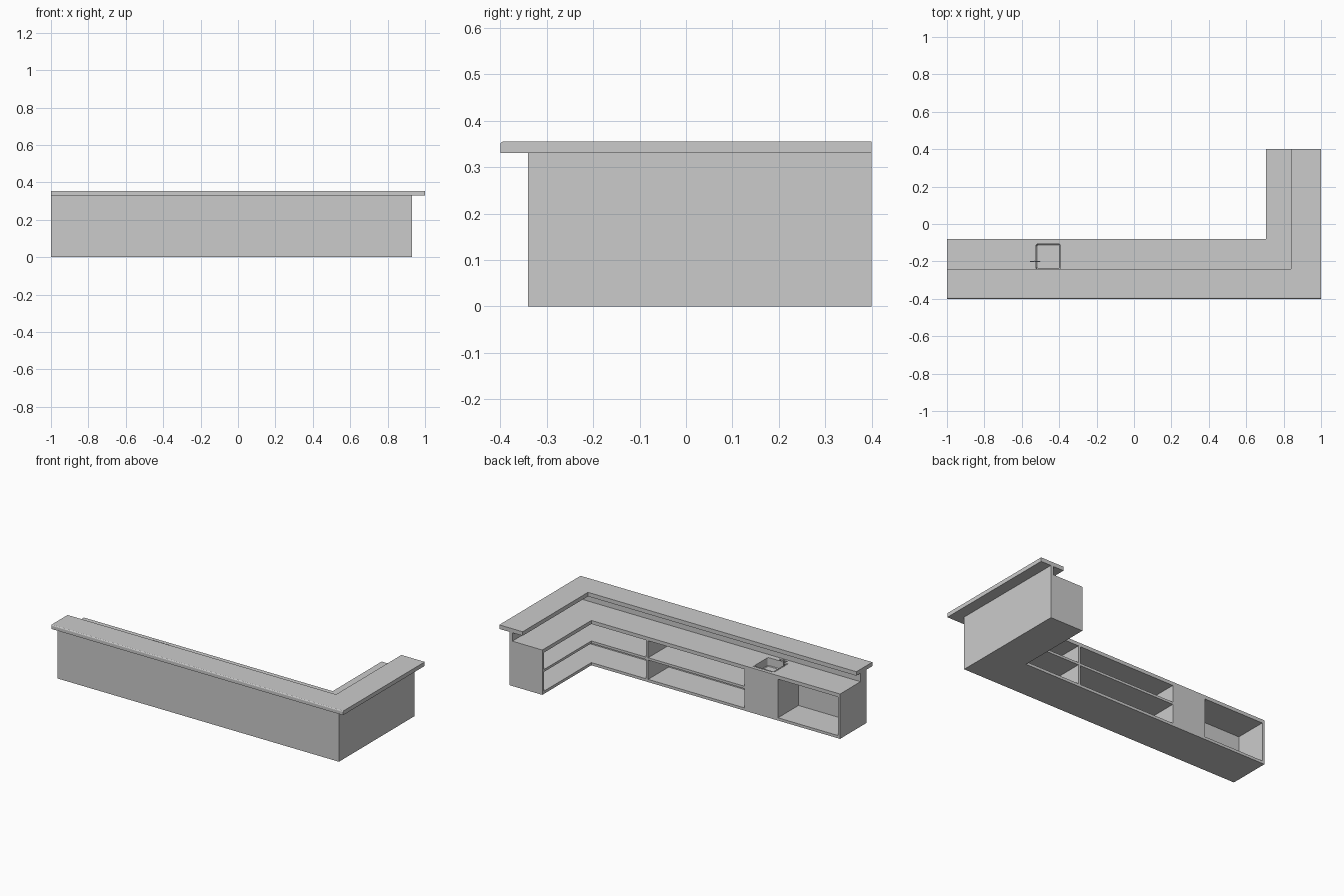
import bpy, bmesh, math
from mathutils import Vector

if "Cube" in bpy.data.objects:
    bpy.data.objects.remove(bpy.data.objects["Cube"])


def make(name, bm):
    bmesh.ops.recalc_face_normals(bm, faces=bm.faces)
    me = bpy.data.meshes.new(name)
    bm.to_mesh(me)
    bm.free()
    ob = bpy.data.objects.new(name, me)
    bpy.context.collection.objects.link(ob)
    return ob


def prism(name, pts, z0, z1):
    """Extrude a plan outline from z0 to z1."""
    bm = bmesh.new()
    f = bm.faces.new([bm.verts.new((x, y, z0)) for x, y in pts])
    ext = bmesh.ops.extrude_face_region(bm, geom=[f])
    for v in ext["geom"]:
        if isinstance(v, bmesh.types.BMVert):
            v.co.z = z1
    return make(name, bm)


def box(name, x0, x1, y0, y1, z0, z1):
    return prism(name, [(x0, y0), (x1, y0), (x1, y1), (x0, y1)], z0, z1)


def ell(name, xo, yo, xi, yi, z0, z1, left=-1.0, end=0.4):
    """L-shaped board between an outer corner and an inner corner."""
    return prism(name, [(left, yo), (xo, yo), (xo, end), (xi, end), (xi, yi), (left, yi)], z0, z1)


def rod(name, a, b, r, sides=12):
    a, b = Vector(a), Vector(b)
    bpy.ops.mesh.primitive_cylinder_add(vertices=sides, radius=r, depth=(b - a).length,
                                        location=(a + b) / 2)
    ob = bpy.context.object
    ob.name = name
    ob.rotation_euler = (b - a).to_track_quat("Z", "Y").to_euler()
    bpy.ops.object.shade_smooth_by_angle()
    return ob


T = 0.015            # board thickness
TOP = 0.278          # work surface height
WX, WY = 0.91, -0.28    # inner faces of the front wall
BX, BY = 0.705, -0.08   # open service side

# Customer-side wall and raised bar top
ell("front_wall", 0.93, -0.34, WX, WY, 0, 0.33)
bar = ell("bar_top", 1.0, -0.40, 0.84, -0.24, 0.33, 0.355)

# Rounded upper front edge of the bar top
bm = bmesh.new()
bm.from_mesh(bar.data)
edge = [e for e in bm.edges if all(v.co.y < -0.399 and v.co.z > 0.354 for v in e.verts)]
bmesh.ops.bevel(bm, geom=edge, offset=0.006, segments=3, profile=0.5, affect="EDGES")
bm.to_mesh(bar.data)
bm.free()

# Service-side boards
counter = ell("work_surface", WX, WY, BX, BY, 0.256, TOP)
ell("bottom_board", WX, WY, BX, BY, 0, 0.017)
ell("shelf", WX, WY, BX, BY, 0.136, 0.151, left=-0.35, end=0.4 - T)

# Upright panels
for name, x in (("left_end_panel", -1.0), ("sink_panel_left", -0.575),
                ("sink_panel_right", -0.36), ("shelf_divider", 0.315)):
    box(name, x, x + T, WY, BY, 0.017, 0.256)
box("sink_front_panel", -0.575 + T, -0.36, BY - T, BY, 0.017, 0.256)
box("right_end_panel", BX, WX, 0.4 - T, 0.4, 0.017, 0.256)

# Sink opening in the work surface
SX, SY, HX, HY = -0.458, -0.175, 0.073, 0.075
cutter = box("sink_cutter", SX - HX + .004, SX + HX - .004, SY - HY + .004, SY + HY - .004, 0.2, 0.3)
cutter.hide_render = True
cutter.hide_viewport = True
mod = counter.modifiers.new("sink_opening", "BOOLEAN")
mod.object = cutter
mod.solver = "EXACT"


# Sink basin lofted from rounded rectangles: (inset, height)
def ring(bm, inset, z, r):
    out = []
    for k, (sx, sy) in enumerate(((1, 1), (-1, 1), (-1, -1), (1, -1))):
        cx, cy = SX + sx * (HX - inset - r), SY + sy * (HY - inset - r)
        for i in range(4):
            a = math.pi / 2 * (k + i / 3)
            out.append(bm.verts.new((cx + r * math.cos(a), cy + r * math.sin(a), z)))
    return out


bm = bmesh.new()
rings = [ring(bm, d, z, 0.01) for d, z in
         ((0, TOP), (0, TOP + .002), (.007, TOP + .002), (.008, 0.232), (.012, 0.228))]
for a, b in zip(rings, rings[1:]):
    for i in range(len(a)):
        j = (i + 1) % len(a)
        bm.faces.new((a[i], a[j], b[j], b[i]))
bm.faces.new(rings[-1])
make("sink_basin", bm)
rod("sink_drain", (SX, SY, 0.227), (SX, SY, 0.2295), 0.012, 20)

# Tap
rod("tap_post", (-0.531, -0.2, TOP), (-0.531, -0.2, 0.318), 0.004)
rod("tap_spout", (-0.555, -0.2, 0.314), (-0.502, -0.2, 0.314), 0.0035)
rod("tap_nozzle", (-0.504, -0.2, 0.305), (-0.504, -0.2, 0.315), 0.003)
